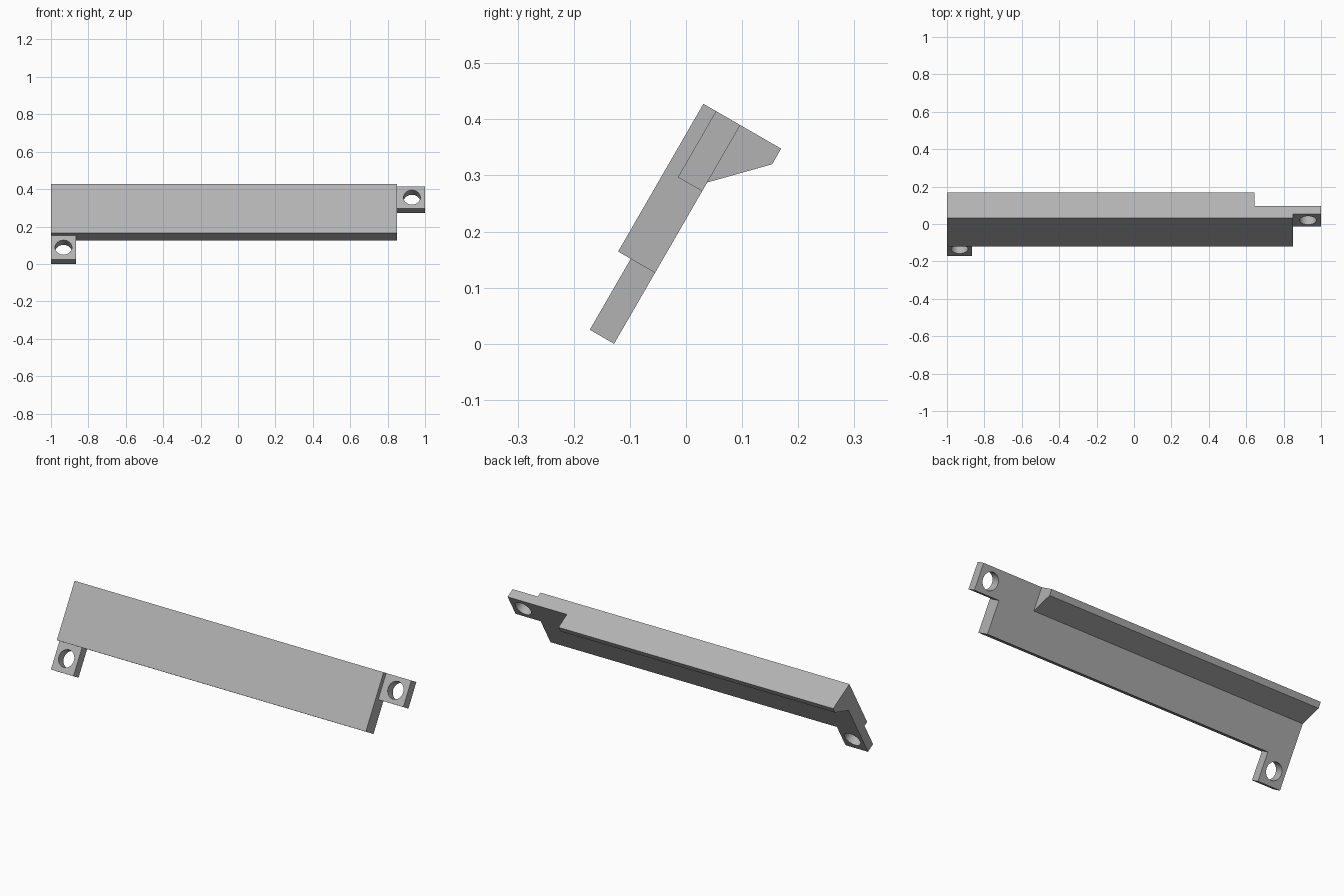
import bpy, bmesh, math
from mathutils import Matrix

if "Cube" in bpy.data.objects:
    bpy.data.objects.remove(bpy.data.objects["Cube"])

grey = bpy.data.materials.new("plain grey")
grey.diffuse_color = (0.45, 0.45, 0.45, 1)
grey.use_nodes = True
grey.node_tree.nodes["Principled BSDF"].inputs["Base Color"].default_value = grey.diffuse_color


def make_object(name, bm):
    bmesh.ops.recalc_face_normals(bm, faces=bm.faces)
    mesh = bpy.data.meshes.new(name)
    bm.to_mesh(mesh)
    bm.free()
    mesh.materials.append(grey)
    obj = bpy.data.objects.new(name, mesh)
    bpy.context.collection.objects.link(obj)
    return obj


def prism(name, x0, x1, profile):
    """Extrude a (depth, height) profile along x."""
    bm = bmesh.new()
    face = bm.faces.new([bm.verts.new((x0, d, h)) for d, h in profile])
    out = bmesh.ops.extrude_face_region(bm, geom=[face])
    verts = [v for v in out["geom"] if isinstance(v, bmesh.types.BMVert)]
    bmesh.ops.translate(bm, verts=verts, vec=(x1 - x0, 0, 0))
    return make_object(name, bm)


def slab(name, x0, x1, d0, d1, h0, h1):
    return prism(name, x0, x1, [(d0, h0), (d1, h0), (d1, h1), (d0, h1)])


def drill(name, x, h):
    """Round cutter running through the thickness."""
    bm = bmesh.new()
    bmesh.ops.create_cone(
        bm, cap_ends=True, segments=32, radius1=0.045, radius2=0.045, depth=0.4,
        matrix=Matrix.Translation((x, 0.05, h)) @ Matrix.Rotation(math.pi / 2, 4, 'X'))
    return make_object(name, bm)


# Everything is laid out upright, top edge at height 0, then tilted
bracket = slab("bracket", -1.0, 0.85, 0, 0.076, -0.304, 0)
ledge = prism("ledge", -1.0, 0.645,
              [(0.076, 0), (0.16, 0), (0.16, -0.032), (0.076, -0.118)])
upper_tab = slab("upper_tab", 0.85, 1.0, 0.026, 0.076, -0.136, 0)
lower_tab = slab("lower_tab", -1.0, -0.865, 0.026, 0.076, -0.45, -0.304)
upper_hole = drill("upper_hole", 0.93, -0.068)
lower_hole = drill("lower_hole", -0.933, -0.377)

# Fuse the ledge and tabs to the plate, then drill the screw holes
helpers = [(ledge, 'UNION'), (upper_tab, 'UNION'), (lower_tab, 'UNION'),
           (upper_hole, 'DIFFERENCE'), (lower_hole, 'DIFFERENCE')]
for helper, operation in helpers:
    mod = bracket.modifiers.new(helper.name, 'BOOLEAN')
    mod.operation = operation
    mod.solver = 'EXACT'
    mod.object = helper

bpy.context.view_layer.update()
fused = bpy.data.meshes.new_from_object(
    bracket.evaluated_get(bpy.context.evaluated_depsgraph_get()))
bracket.modifiers.clear()
bracket.data = fused
for helper, _ in helpers:
    bpy.data.objects.remove(helper)

# Lean the bracket back by 30 degrees
bracket.rotation_euler.x = math.radians(-30)
bracket.location = (0, 0.031, 0.4277)

# Smooth hole walls, sharp edges elsewhere
bpy.context.view_layer.objects.active = bracket
bracket.select_set(True)
bpy.ops.object.shade_smooth_by_angle(angle=math.radians(30))
